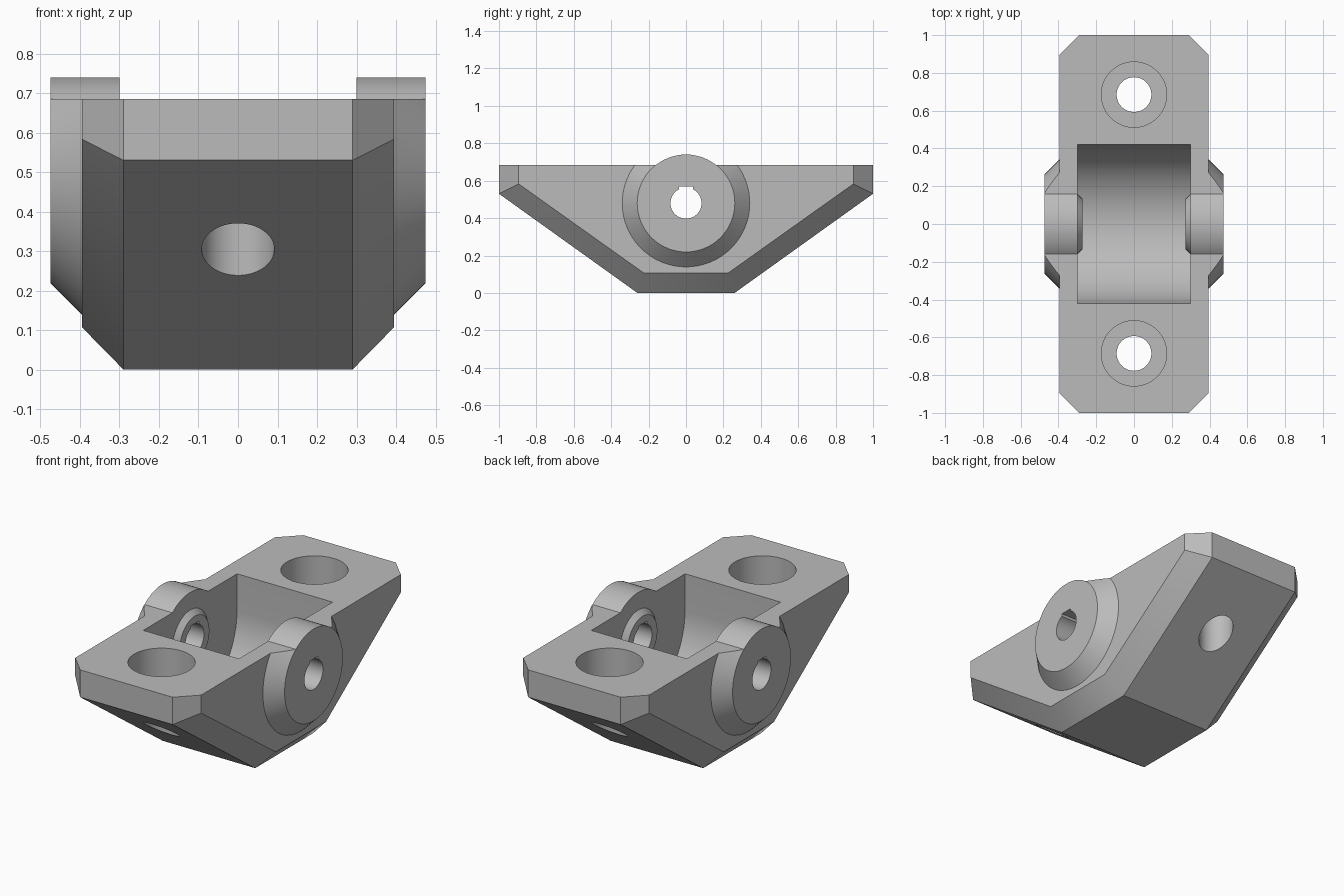
import bpy, bmesh, math
from mathutils import Matrix

if "Cube" in bpy.data.objects:
    bpy.data.objects.remove(bpy.data.objects["Cube"], do_unlink=True)

AXIS_Z = 0.48      # height of the cross shaft
DECK_Z = 0.685     # height of the flat top
SEG = 64

grey = bpy.data.materials.new("plain grey")
grey.use_nodes = True
grey.diffuse_color = (0.5, 0.5, 0.5, 1)
grey.node_tree.nodes["Principled BSDF"].inputs["Base Color"].default_value = (0.5, 0.5, 0.5, 1)


def make(name, bm):
    bmesh.ops.recalc_face_normals(bm, faces=bm.faces)
    mesh = bpy.data.meshes.new(name)
    bm.to_mesh(mesh)
    bm.free()
    mesh.materials.append(grey)
    obj = bpy.data.objects.new(name, mesh)
    bpy.context.collection.objects.link(obj)
    return obj


def loft(name, sections):
    """Skin matching (y, z) outlines placed at successive x positions."""
    bm = bmesh.new()
    rings = [[bm.verts.new((x, y, z)) for y, z in pts] for x, pts in sections]
    n = len(rings[0])
    for a, b in zip(rings, rings[1:]):
        for i in range(n):
            j = (i + 1) % n
            bm.faces.new((a[i], a[j], b[j], b[i]))
    bm.faces.new(rings[0])
    bm.faces.new(rings[-1])
    return make(name, bm)


def circle(r):
    return [(r * math.cos(2 * math.pi * i / SEG), AXIS_Z + r * math.sin(2 * math.pi * i / SEG))
            for i in range(SEG)]


def box(name, x, y, z0, z1):
    outline = [(-y, z0), (y, z0), (y, z1), (-y, z1)]
    return loft(name, [(-x, outline), (x, outline)])


def upright(name, y, r, z0, z1):
    bm = bmesh.new()
    bmesh.ops.create_cone(bm, cap_ends=True, segments=SEG, radius1=r, radius2=r, depth=z1 - z0,
                          matrix=Matrix.Translation((0, y, (z0 + z1) / 2)))
    return make(name, bm)


def combine(target, tool, operation):
    mod = target.modifiers.new("boolean", "BOOLEAN")
    mod.operation, mod.solver, mod.object = operation, "EXACT", tool
    bpy.context.view_layer.objects.active = target
    bpy.ops.object.modifier_apply(modifier=mod.name)
    bpy.data.objects.remove(tool, do_unlink=True)


def body_outline(end, edge_z, foot, base):
    half = [(foot, base), (end, edge_z), (end, 0.9)]
    return half + [(-y, z) for y, z in reversed(half)]


# Chamfered wedge body, left tall until the deck is cut
full = body_outline(1.0, 0.53, 0.26, 0.0)
inset = body_outline(0.895, 0.583, 0.226, 0.107)
body = loft("mounting_bracket", [(-0.395, inset), (-0.29, full), (0.29, full), (0.395, inset)])

# Conical side bosses
for s in (-1, 1):
    combine(body, loft("boss", [(s * 0.34, circle(0.396)), (s * 0.475, circle(0.261))]), "UNION")

# Cut the deck flat, sparing the round crown of the bosses
deck_cut = box("deck_cut", 1.0, 1.5, DECK_Z, 1.3)
combine(deck_cut, loft("crown", [(-1.2, circle(0.26)), (1.2, circle(0.26))]), "DIFFERENCE")
combine(body, deck_cut, "DIFFERENCE")

# Central pocket with a round floor
arc = [(0.42 * math.cos(math.pi * i / 40), AXIS_Z - 0.42 * math.sin(math.pi * i / 40))
       for i in range(41)]
pocket = arc + [(-0.42, 1.2), (0.42, 1.2)]
combine(body, loft("pocket", [(-0.3, pocket), (0.3, pocket)]), "DIFFERENCE")

# Tapered spacers on the pocket walls
for s in (-1, 1):
    combine(body, loft("spacer", [(s * 0.272, circle(0.132)), (s * 0.302, circle(0.162)),
                                  (s * 0.35, circle(0.162))]), "UNION")

# Shaft bore with a small notch along its top
combine(body, loft("bore", [(-0.6, circle(0.083)), (0.6, circle(0.083))]), "DIFFERENCE")
combine(body, box("notch", 0.61, 0.037, AXIS_Z, 0.57), "DIFFERENCE")

# Counterbored screw holes
for s in (-1, 1):
    combine(body, upright("screw_hole", s * 0.685, 0.092, -0.2, 1.0), "DIFFERENCE")
    combine(body, upright("counterbore", s * 0.685, 0.173, 0.5, 1.01), "DIFFERENCE")

bpy.ops.object.select_all(action="DESELECT")
body.select_set(True)
bpy.context.view_layer.objects.active = body
bpy.ops.object.shade_smooth_by_angle(angle=math.radians(25))
